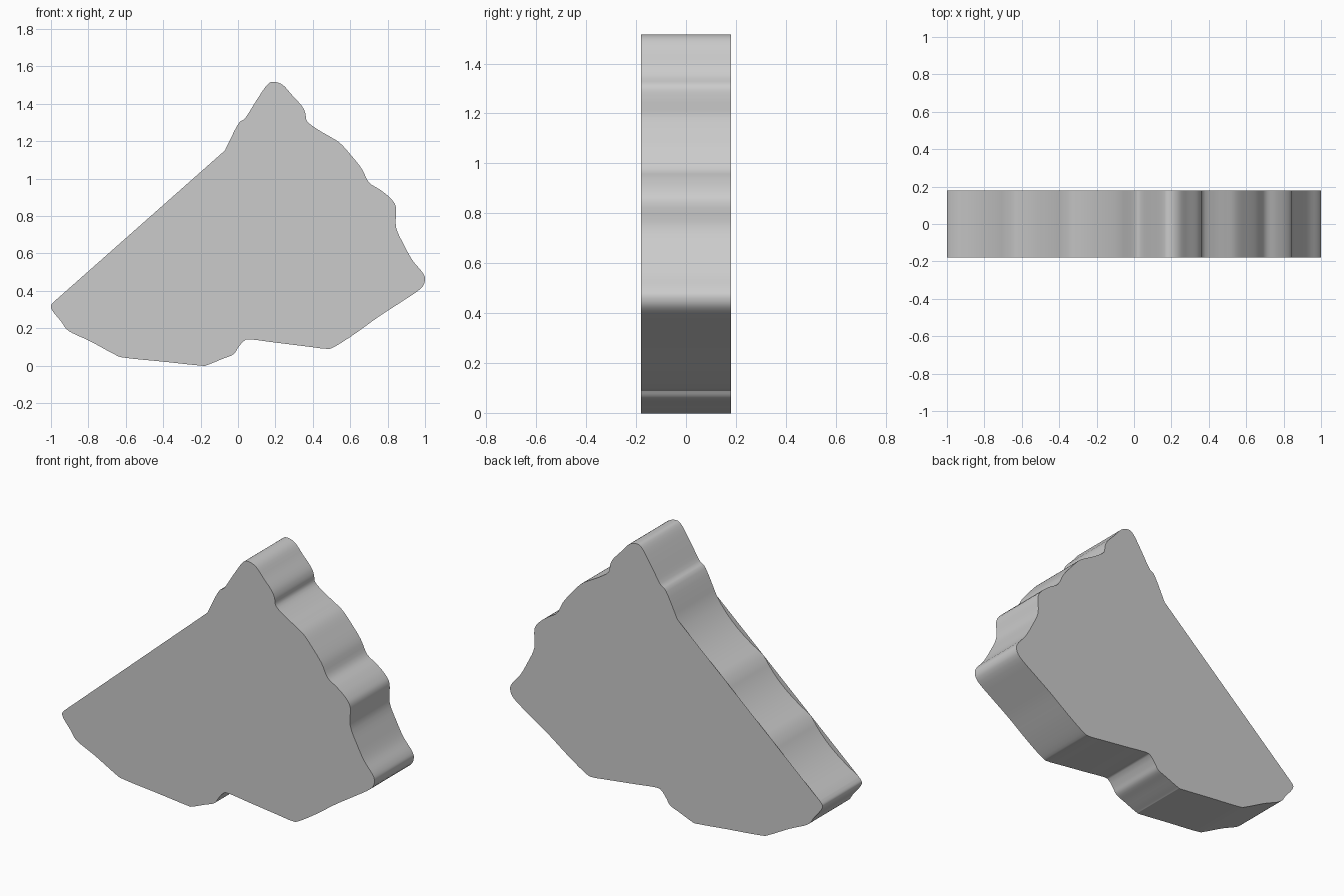
import bpy
import bmesh
from mathutils import Vector

HALF_DEPTH = 0.18
STEPS = 4

cube = bpy.data.objects.get("Cube")
if cube:
    bpy.data.objects.remove(cube, do_unlink=True)


def make_material(name, colour):
    material = bpy.data.materials.new(name)
    material.use_nodes = True
    material.diffuse_color = colour
    material.node_tree.nodes["Principled BSDF"].inputs["Base Color"].default_value = colour
    return material


def smooth_path(points, steps):
    """Catmull-Rom curve through an open list of 2D points."""
    ends = [points[0]] + points + [points[-1]]
    result = []
    for a, b, c, d in zip(ends, ends[1:], ends[2:], ends[3:]):
        for i in range(steps):
            t = i / steps
            result.append(0.5 * (2 * b + (c - a) * t
                                 + (2 * a - 5 * b + 4 * c - d) * t * t
                                 + (3 * b - a - 3 * c + d) * t ** 3))
    result.append(points[-1])
    return result


def scalloped_path(start, end, count, depth, steps):
    """Shallow hollows cut below a straight edge, without its end points."""
    along = end - start
    inward = Vector((along.y, -along.x)).normalized()
    result = []
    for i in range(1, count * steps):
        t = (i % steps) / steps
        # Skewed hollow: gentle on the lower side, steeper on the upper side
        hollow = 4 * t ** 1.2 * (1 - t)
        result.append(start + along * i / (count * steps) + inward * depth * hollow)
    return result


# Ragged outline, clockwise from the top of the straight slope to its foot
peak = [(-.07, 1.15), (0, 1.29), (.04, 1.325), (.1, 1.42), (.155, 1.5),
        (.19, 1.517), (.24, 1.5), (.29, 1.445), (.34, 1.39), (.36, 1.35)]
right_side = [(.37, 1.305), (.43, 1.26), (.49, 1.225), (.545, 1.19),
              (.6, 1.13), (.66, 1.055), (.7, .98), (.76, .94),
              (.815, .895), (.845, .845), (.845, .74), (.89, .64),
              (.935, .56), (.985, .5), (1, .46), (.975, .41)]
underside = [(.865, .335), (.75, .26), (.625, .17), (.515, .1), (.47, .09),
             (.385, .1), (.2, .123), (.065, .14), (.03, .13), (0, .095),
             (-.025, .06), (-.085, .035), (-.165, .003), (-.2, 0),
             (-.39, .02), (-.605, .042), (-.66, .06)]
left_tip = [(-.79, .13), (-.905, .185), (-.945, .235), (-.99, .29),
            (-1, .32), (-.98, .345)]
points = [Vector(p) for p in peak + right_side + underside + left_tip]
outline = smooth_path(points, STEPS)
slope = scalloped_path(outline[-1], outline[0], 3, 0.03, 8)

# Slab: the wall follows the hollows, the two faces keep the straight slope
bm = bmesh.new()
front, back = [[bm.verts.new((p.x, y, p.y)) for p in outline + slope]
               for y in (-HALF_DEPTH, HALF_DEPTH)]
total = len(front)
for i in range(total):
    j = (i + 1) % total
    bm.faces.new((front[i], back[i], back[j], front[j]))

# Front and back faces have their own corners, so their rims stay crisp
for y in (-HALF_DEPTH, HALF_DEPTH):
    ring = [bm.verts.new((p.x, y, p.y)) for p in outline]
    face = bm.faces.new(ring)
    face.normal_update()
    if face.normal.y * y < 0:
        face.normal_flip()

# Wall faces turned outward
wall = [f for f in bm.faces if len(f.verts) == 4]
wall[0].normal_update()
if wall[0].normal.x > 0:
    bmesh.ops.reverse_faces(bm, faces=wall)

mesh = bpy.data.meshes.new("rock_slab")
bm.to_mesh(mesh)
bm.free()
slab = bpy.data.objects.new("rock_slab", mesh)
bpy.context.collection.objects.link(slab)
mesh.materials.append(make_material("light_grey", (0.6, 0.6, 0.6, 1)))

# Smooth wall
bpy.ops.object.select_all(action="DESELECT")
slab.select_set(True)
bpy.context.view_layer.objects.active = slab
bpy.ops.object.shade_smooth_by_angle(angle=0.7)
